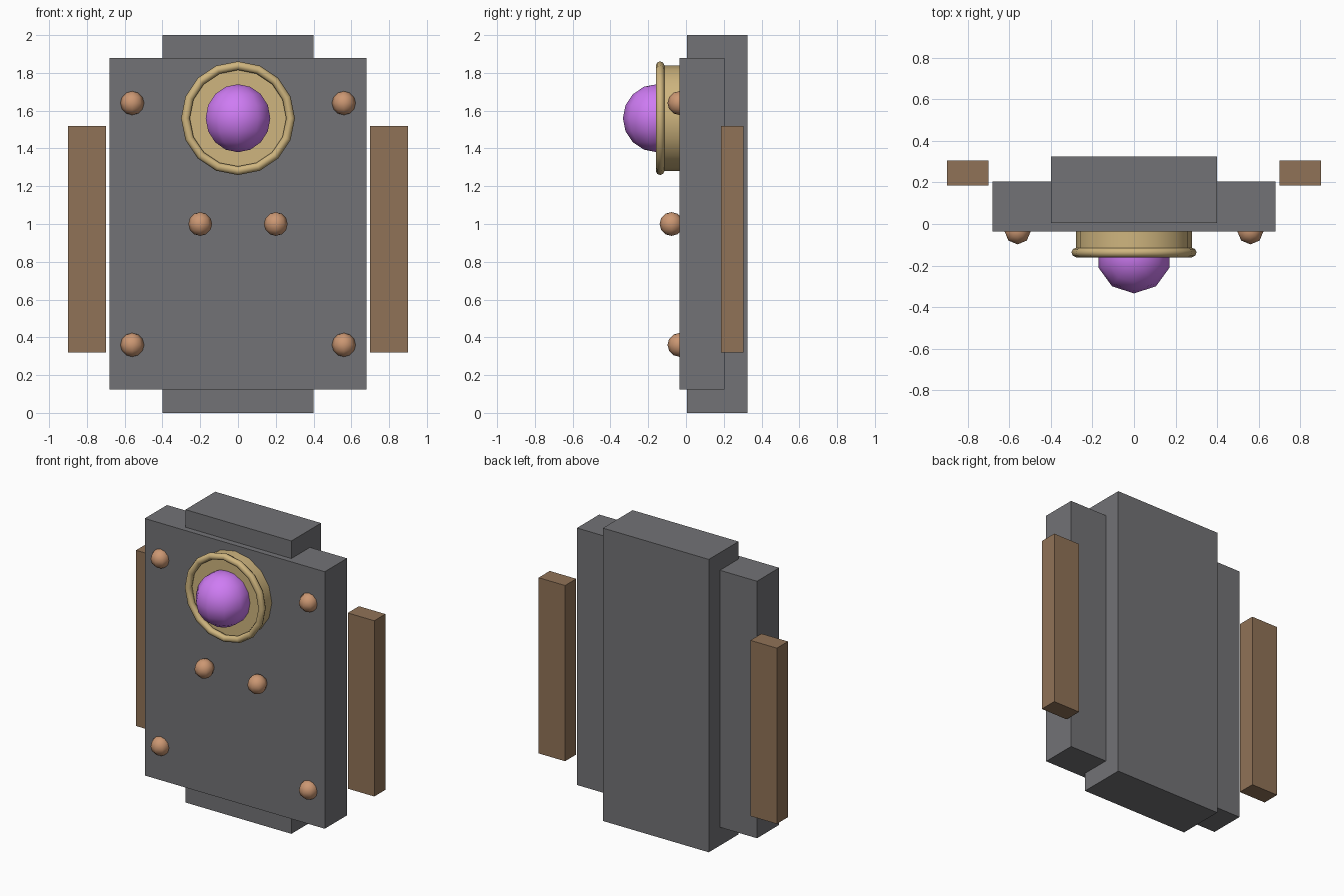
import bpy
from math import radians

if "Cube" in bpy.data.objects:
    bpy.data.objects.remove(bpy.data.objects["Cube"])


def material(name, rgb):
    m = bpy.data.materials.new(name)
    m.diffuse_color = (*rgb, 1)
    m.use_nodes = True
    m.node_tree.nodes["Principled BSDF"].inputs["Base Color"].default_value = m.diffuse_color
    return m


STONE = material("dark_grey", (0.17, 0.17, 0.18))
WOOD = material("brown", (0.28, 0.17, 0.095))
BRASS = material("brass", (0.62, 0.46, 0.21))
COPPER = material("copper", (0.60, 0.31, 0.17))
GEM = material("violet", (0.62, 0.20, 0.90))


def finish(name, mat, smooth=None):
    ob = bpy.context.object
    ob.name = name
    ob.data.materials.append(mat)
    if smooth:
        bpy.ops.object.shade_smooth_by_angle(angle=radians(smooth))
    return ob


def box(name, lo, hi, mat):
    bpy.ops.mesh.primitive_cube_add(size=1, location=[(a + b) / 2 for a, b in zip(lo, hi)])
    ob = finish(name, mat)
    ob.scale = [b - a for a, b in zip(lo, hi)]


def ball(name, loc, r, segments, rings, mat):
    bpy.ops.mesh.primitive_uv_sphere_add(segments=segments, ring_count=rings, radius=r, location=loc)
    finish(name, mat, 60)


# Body: wide front plate and taller, narrower back block
box("front_plate", (-0.68, -0.035, 0.125), (0.68, 0.205, 1.88), STONE)
box("back_block", (-0.40, 0.005, 0.0), (0.40, 0.325, 2.0), STONE)

# Round brass housing with a raised rim
facing = (radians(90), 0, 0)
bpy.ops.mesh.primitive_cylinder_add(vertices=16, radius=0.28, depth=0.12,
                                    location=(0, -0.055, 1.56), rotation=facing)
finish("gem_housing", BRASS, 40)
bpy.ops.mesh.primitive_torus_add(major_segments=16, minor_segments=8, major_radius=0.278,
                                 minor_radius=0.023, location=(0, -0.137, 1.56), rotation=facing)
finish("gem_rim", BRASS, 60)

# Gem
ball("gem", (0, -0.154, 1.56), 0.18, 10, 8, GEM)

# Mirrored side bars and rivets
for side, s in (("left", -1), ("right", 1)):
    x0, x1 = sorted((s * 0.70, s * 0.90))
    box(side + "_side_bar", (x0, 0.185, 0.32), (x1, 0.305, 1.52), WOOD)
    for label, x, y, z in (("upper", 0.56, -0.035, 1.64),
                           ("middle", 0.20, -0.077, 1.0),
                           ("lower", 0.56, -0.035, 0.36)):
        ball(f"{side}_{label}_rivet", (s * x, y, z), 0.063, 8, 6, COPPER)
